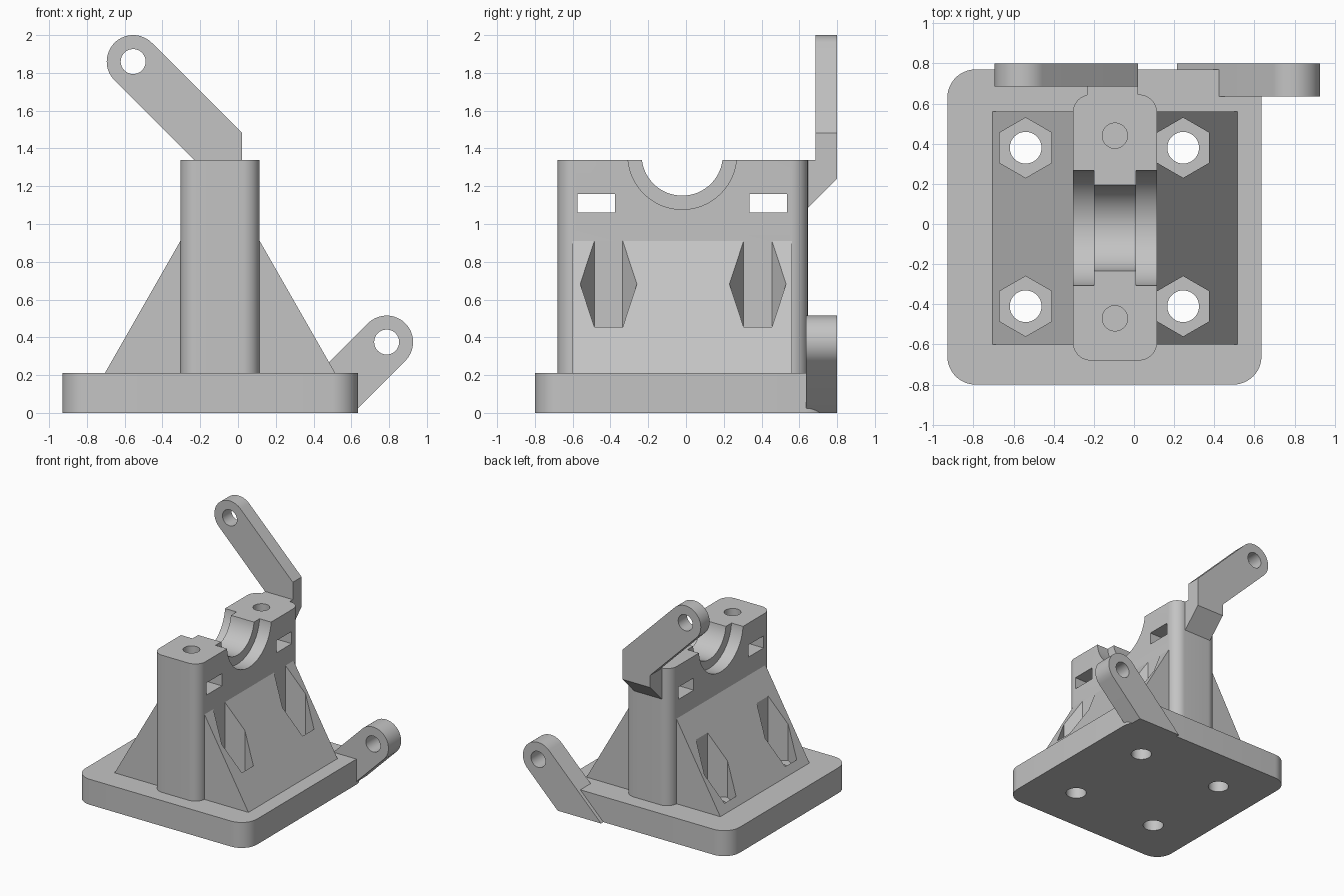
import bpy, bmesh
from math import cos, sin, pi, radians
from mathutils import Vector

cube = bpy.data.objects.get("Cube")
if cube:
    bpy.data.objects.remove(cube, do_unlink=True)

grey = bpy.data.materials.new("plain grey")
grey.use_nodes = True
colour = (0.55, 0.55, 0.55, 1)
grey.diffuse_color = colour
grey.node_tree.nodes["Principled BSDF"].inputs["Base Color"].default_value = colour


def arc(cx, cy, r, a0, a1, n):
    """Points along an arc, angles in degrees."""
    angles = [radians(a0 + (a1 - a0) * i / n) for i in range(n + 1)]
    return [(cx + r * cos(a), cy + r * sin(a)) for a in angles]


def circle(cx, cy, r, n=48, start=0):
    return arc(cx, cy, r, start, start + 360, n)[:-1]


def rect(x0, x1, y0, y1):
    return [(x0, y0), (x1, y0), (x1, y1), (x0, y1)]


def rounded_rect(x0, x1, y0, y1, r):
    corners = [(x1 - r, y1 - r), (x0 + r, y1 - r), (x0 + r, y0 + r), (x1 - r, y0 + r)]
    return [p for i, (cx, cy) in enumerate(corners)
            for p in arc(cx, cy, r, 90 * i, 90 * i + 90, 12)]


def prism(name, outline, axis, lo, hi):
    """Extrude a flat outline along an axis from lo to hi."""
    place = {"x": lambda u, v, d: (d, u, v),
             "y": lambda u, v, d: (u, d, v),
             "z": lambda u, v, d: (u, v, d)}[axis]
    bm = bmesh.new()
    face = bm.faces.new([bm.verts.new(place(u, v, lo)) for u, v in outline])
    grown = bmesh.ops.extrude_face_region(bm, geom=[face])["geom"]
    verts = [g for g in grown if isinstance(g, bmesh.types.BMVert)]
    bmesh.ops.translate(bm, verts=verts, vec=Vector(place(0, 0, hi - lo)))
    bmesh.ops.recalc_face_normals(bm, faces=bm.faces)
    mesh = bpy.data.meshes.new(name)
    bm.to_mesh(mesh)
    bm.free()
    mesh.materials.append(grey)
    obj = bpy.data.objects.new(name, mesh)
    bpy.context.collection.objects.link(obj)
    return obj


def combine(target, tool, operation):
    """Apply a boolean and discard the tool."""
    mod = target.modifiers.new("combine", "BOOLEAN")
    mod.operation = operation
    mod.solver = "EXACT"
    mod.object = tool
    bpy.context.view_layer.objects.active = target
    bpy.ops.object.modifier_apply(modifier=mod.name)
    bpy.data.objects.remove(tool, do_unlink=True)


def cut(target, *args):
    combine(target, prism("cutter", *args), "DIFFERENCE")


# Base plate, tower and sloping side wedges in one casting
LEFT, RIGHT, TOP = -0.305, 0.115, 1.34
MID = (LEFT + RIGHT) / 2
body = prism("bearing_stand", rounded_rect(-0.93, 0.635, -0.80, 0.77, 0.14), "z", 0, 0.21)
wedge = [(-0.705, 0.1), (0.515, 0.1), (0.515, 0.21),
         (RIGHT - 0.05, 0.9975), (LEFT + 0.05, 0.9975), (-0.705, 0.21)]
combine(body, prism("wedge", wedge, "y", -0.6, 0.56), "UNION")
tower = rounded_rect(LEFT, RIGHT, -0.68, 0.645, 0.09)
combine(body, prism("tower", tower, "z", 0.1, TOP), "UNION")

# Bearing saddle with a wider step at each end
cut(body, circle(-0.02, 1.365, 0.215, 64), "x", -0.6, 0.5)
cut(body, circle(-0.02, 1.365, 0.288, 64), "x", -0.6, -0.2)
cut(body, circle(-0.02, 1.365, 0.288, 64), "x", 0.01, 0.5)

# Cap screw holes and the nut slots below them
for y in (-0.475, 0.435):
    cut(body, rect(y - 0.1, y + 0.1, 1.06, 1.16), "x", -0.6, 0.5)
    cut(body, circle(MID, y + 0.005, 0.063), "z", 1.04, 1.5)

# Hexagonal nut pockets and mounting holes
for x in (-0.54, 0.245):
    for y in (-0.41, 0.38):
        cut(body, circle(x, y, 0.15, 6, 30), "z", 0.2, 1.0)
        cut(body, circle(x, y, 0.079), "z", -0.1, 0.5)

# Upper arm: slanted plate on a bracket behind the tower
R = 0.14
ax, az = -0.555, 1.86
d = R * 2 ** 0.5
low_x = ax + az - d - TOP
outline = ([(0.02, 1.3), (0.02, ax + az + d - 0.02)]
           + arc(ax, az, R, 45, 225, 32) + [(low_x, TOP), (low_x, 1.3)])
upper_arm = prism("upper_arm", outline, "y", 0.685, 0.80)
bracket = [(0.64, 1.08), (0.80, 1.24), (0.80, TOP), (0.64, TOP)]
combine(upper_arm, prism("bracket", bracket, "x", low_x, 0.02), "UNION")
cut(upper_arm, circle(ax, az, 0.066), "y", 0.5, 1)

# Lower arm: slanted plate let into the corner of the base
bx, bz = 0.787, 0.375
outline = ([(bx - bz - d, 0), (bx - bz + d, 0)]
           + arc(bx, bz, R, -45, 135, 32))
lower_arm = prism("lower_arm", outline, "y", 0.635, 0.80)
cut(lower_arm, circle(bx, bz, 0.066), "y", 0.5, 1)

# Smooth the round surfaces, keep the machined edges crisp
bpy.ops.object.select_all(action="DESELECT")
for obj in (body, upper_arm, lower_arm):
    obj.select_set(True)
bpy.context.view_layer.objects.active = body
bpy.ops.object.shade_smooth_by_angle(angle=radians(25))
